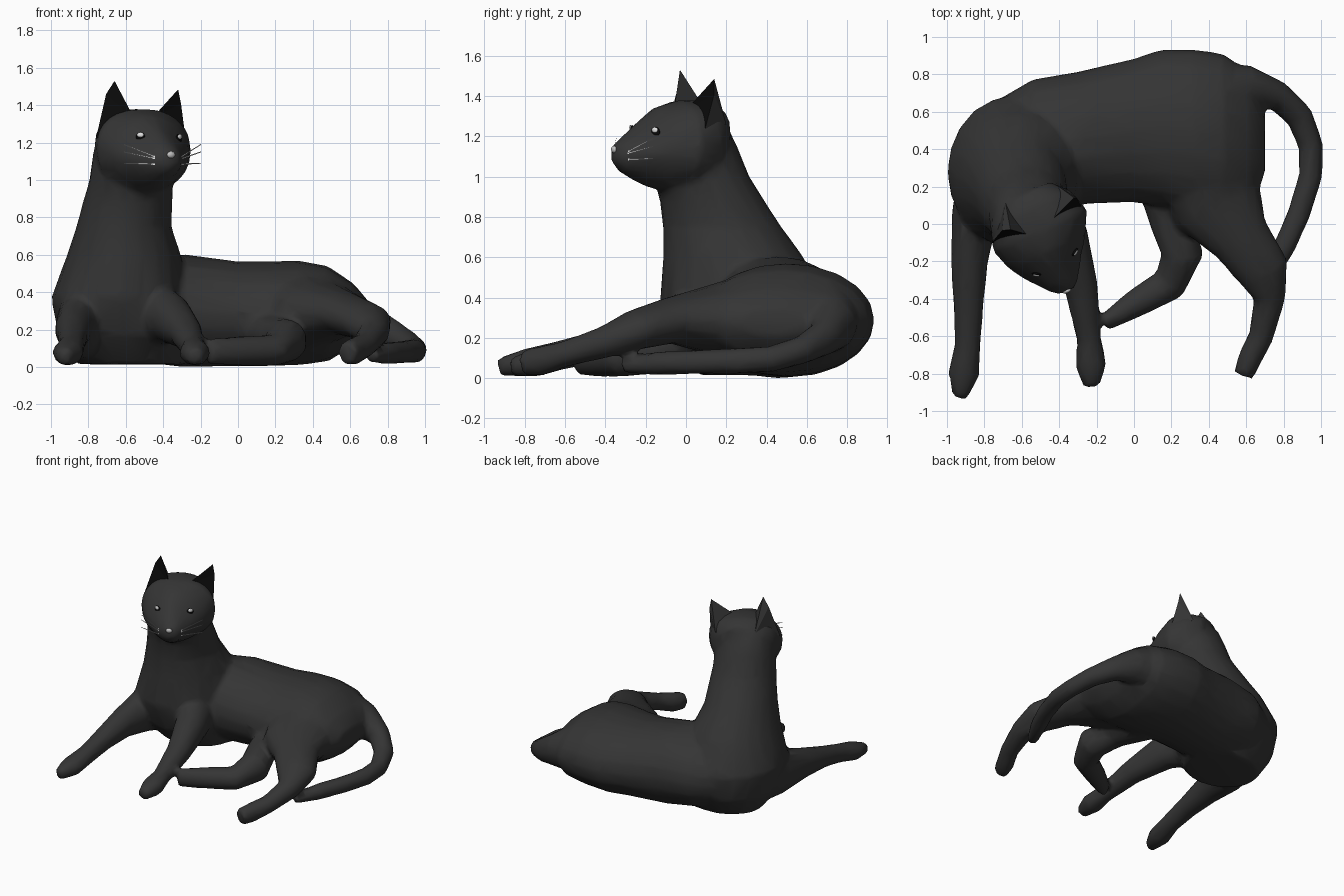
import bpy, bmesh, math
from mathutils import Vector

if "Cube" in bpy.data.objects:
    bpy.data.objects.remove(bpy.data.objects["Cube"])

def mat(name, c):
    m = bpy.data.materials.new(name)
    m.diffuse_color = (c[0], c[1], c[2], 1)
    m.use_nodes = True
    m.node_tree.nodes["Principled BSDF"].inputs["Base Color"].default_value = m.diffuse_color
    return m

FUR = mat("dark grey fur", (.035, .035, .035))
BLACK = mat("black", (.003, .003, .003))
WHITE = mat("white", (.8, .8, .8))
GREY = mat("light grey", (.55, .55, .55))
X, Y, Z = Vector((1, 0, 0)), Vector((0, 1, 0)), Vector((0, 0, 1))

# head frame, turned towards the right
yaw = math.radians(24)
F = Vector((math.sin(yaw), -math.cos(yaw), 0))
U = Vector((math.cos(yaw), math.sin(yaw), 0))
HC = Vector((-.51, -.017, 0))

def head_point(l, t, z):
    return HC + U * l + F * t + Z * z

def finish(bm, name, mats, smooth=True):
    bmesh.ops.recalc_face_normals(bm, faces=bm.faces)
    me = bpy.data.meshes.new(name)
    bm.to_mesh(me)
    bm.free()
    for m in mats:
        me.materials.append(m)
    for p in me.polygons:
        p.use_smooth = smooth
    ob = bpy.data.objects.new(name, me)
    bpy.context.collection.objects.link(ob)
    return ob

def loft(bm, stations, frame=None, n=14):
    """Skin of rings (x, y, z, half width, half height, optional squareness power)."""
    pts = [Vector(s[:3]) for s in stations]
    rings = []
    for i, s in enumerate(stations):
        if frame:
            a, b = frame
        else:
            t = (pts[min(i + 1, len(pts) - 1)] - pts[max(i - 1, 0)]).normalized()
            a = t.cross(Z).normalized()
            b = a.cross(t)
        e = s[5] if len(s) > 5 else 1
        ring = []
        for k in range(n):
            w = 2 * math.pi * k / n
            c, d = (math.copysign(abs(v) ** e, v) for v in (math.cos(w), math.sin(w)))
            p = pts[i] + a * (s[3] * c) + b * (s[4] * d)
            p.z = max(p.z, 0)
            ring.append(bm.verts.new(p))
        rings.append(ring)
    for r, q in zip(rings, rings[1:]):
        for k in range(n):
            bm.faces.new((r[k], r[(k + 1) % n], q[(k + 1) % n], q[k]))
    bm.faces.new(rings[0])
    bm.faces.new(rings[-1])

body = bmesh.new()
# chest and neck column, undercut at the front
loft(body, [(-.57, .31, .015, .29, .24), (-.61, .30, .17, .35, .36), (-.64, .28, .37, .36, .41),
            (-.61, .235, .6, .305, .35), (-.61, .18, .75, .255, .295), (-.59, .13, .88, .24, .26),
            (-.57, .075, 1.0, .225, .24), (-.555, .045, 1.15, .22, .21), (-.56, .04, 1.28, .18, .15)],
     (X, Y), 20)
# lying trunk
loft(body, [(-.72, .42, .29, .25, .2), (-.54, .44, .30, .335, .27), (-.3, .46, .30, .355, .305),
            (0, .50, .285, .385, .28), (.15, .515, .285, .42, .28), (.32, .5, .29, .435, .28),
            (.48, .475, .285, .435, .255), (.62, .45, .28, .36, .165), (.70, .43, .28, .17, .07)],
     (Y, Z), 20)
# head: sideways shift, forward, height, half width, half height, power
head = [(0, -.2, 1.2, .15, .14, .9), (0, -.11, 1.18, .235, .2, .85), (0, .02, 1.16, .275, .22, .88),
        (-.012, .14, 1.14, .225, .205, 1.15), (-.015, .23, 1.12, .165, .155, 1.3),
        (-.005, .33, 1.105, .09, .085, 1), (0, .375, 1.11, .05, .045, 1)]
loft(body, [(*head_point(*h[:3]), *h[3:]) for h in head], (U, Z), 24)
# front legs, deep at the elbow
loft(body, [(-.79, .25, .24, .15, .21), (-.85, .06, .225, .125, .18), (-.88, -.2, .2, .1, .115),
            (-.885, -.45, .155, .08, .08), (-.89, -.65, .11, .07, .07), (-.91, -.8, .075, .085, .07),
            (-.93, -.93, .055, .04, .045)])
loft(body, [(-.45, .12, .28, .14, .18), (-.36, -.08, .26, .12, .135), (-.28, -.35, .185, .09, .09),
            (-.24, -.62, .105, .065, .065), (-.23, -.75, .075, .085, .07), (-.23, -.87, .055, .045, .045)])
# hind legs
loft(body, [(.37, .3, .29, .26, .23), (.45, .1, .29, .25, .165), (.57, -.08, .285, .165, .115),
            (.69, -.25, .24, .145, .1), (.725, -.4, .18, .085, .08), (.68, -.6, .12, .068, .065),
            (.62, -.72, .085, .065, .075), (.585, -.81, .075, .055, .065)])
loft(body, [(.13, .3, .17, .14, .14), (.19, .02, .17, .11, .1), (.26, -.16, .14, .115, .12),
            (.19, -.32, .09, .095, .085), (0, -.43, .085, .075, .08), (-.16, -.53, .085, .045, .07)])
# tail, curling round to the front
loft(body, [(.46, .68, .29, .19, .2), (.62, .73, .26, .12, .13), (.77, .685, .2, .08, .09),
            (.885, .575, .14, .075, .07), (.945, .42, .095, .066, .066), (.945, .26, .085, .064, .065),
            (.88, .05, .08, .062, .062), (.8, -.13, .075, .06, .06), (.71, -.31, .06, .04, .04)])
cat = finish(body, "body", [FUR])

# weld the parts into one skin, soften the joins, then thin it out
m = cat.modifiers.new("weld", 'REMESH')
m.mode = 'VOXEL'
m.voxel_size = .018
m = cat.modifiers.new("soften", 'SMOOTH')
m.factor, m.iterations = .5, 8
m = cat.modifiers.new("thin", 'DECIMATE')
m.ratio = .08
dg = bpy.context.evaluated_depsgraph_get()
skin = bpy.data.meshes.new_from_object(cat.evaluated_get(dg))
cat.modifiers.clear()
cat.data = skin
if not skin.materials:
    skin.materials.append(FUR)
for p in skin.polygons:
    p.use_smooth = True
    p.material_index = 0
bpy.context.view_layer.update()

# ears: inner base, outer base, back base, outer bend, tip; black front, fur behind
ears = {"left_ear": [(-.555, -.06, 1.33), (-.76, -.1, 1.22), (-.69, .13, 1.28),
                     (-.705, -.035, 1.46), (-.66, -.03, 1.53)],
        "right_ear": [(-.46, .0, 1.33), (-.28, .09, 1.22), (-.40, .2, 1.26),
                      (-.305, .14, 1.41), (-.32, .14, 1.485)]}
for name, pts in ears.items():
    bm = bmesh.new()
    i, o, b, k, t = [bm.verts.new(p) for p in pts]
    for f in ((i, o, k), (i, k, t)):
        bm.faces.new(f).material_index = 1
    for f in ((o, b, k), (k, b, t), (b, i, t), (i, b, o)):
        bm.faces.new(f)
    finish(bm, name, [FUR, BLACK], False)

def on_face(l, z):
    """Point on the face at sideways offset l and height z."""
    hit, p, _, _ = cat.ray_cast(head_point(l, .8, z), -F)
    return p if hit else head_point(l, .3, z)

def bead(name, p, size, material, out=F):
    """Flattened ball whose thin axis points along out."""
    side = Z.cross(out).normalized()
    bm = bmesh.new()
    bmesh.ops.create_uvsphere(bm, u_segments=10, v_segments=6, radius=1)
    for v in bm.verts:
        c = v.co.copy()
        v.co = p + side * (c.x * size[0]) + out * (c.y * size[1]) + Z * (c.z * size[2])
    finish(bm, name, [material])

# nose, eyes and ribbon whiskers
bead("nose", on_face(0, 1.135), (.024, .012, .018), GREY)
for side, l, z in (("left", -.112, 1.23), ("right", .122, 1.22)):
    s = math.copysign(1, l)
    p = on_face(l, z)
    out = (F + U * s * .6).normalized()
    bead(side + "_eye", p, (.026, .009, .026), BLACK, out)
    bead(side + "_eye_shine", p + out * .008 + Z * .012, (.019, .006, .014), WHITE, out)
    bm = bmesh.new()
    for z0, z1 in ((1.125, 1.19), (1.115, 1.15), (1.085, 1.09)):
        a = on_face(s * .08, z0) + F * .004
        b = head_point(s * .225, .26, z1)
        h = Z * .004
        q = [bm.verts.new(v) for v in (a - h, b - h * .6, b + h * .6, a + h)]
        bm.faces.new(q if s > 0 else q[::-1])
    finish(bm, side + "_whiskers", [WHITE], False)
